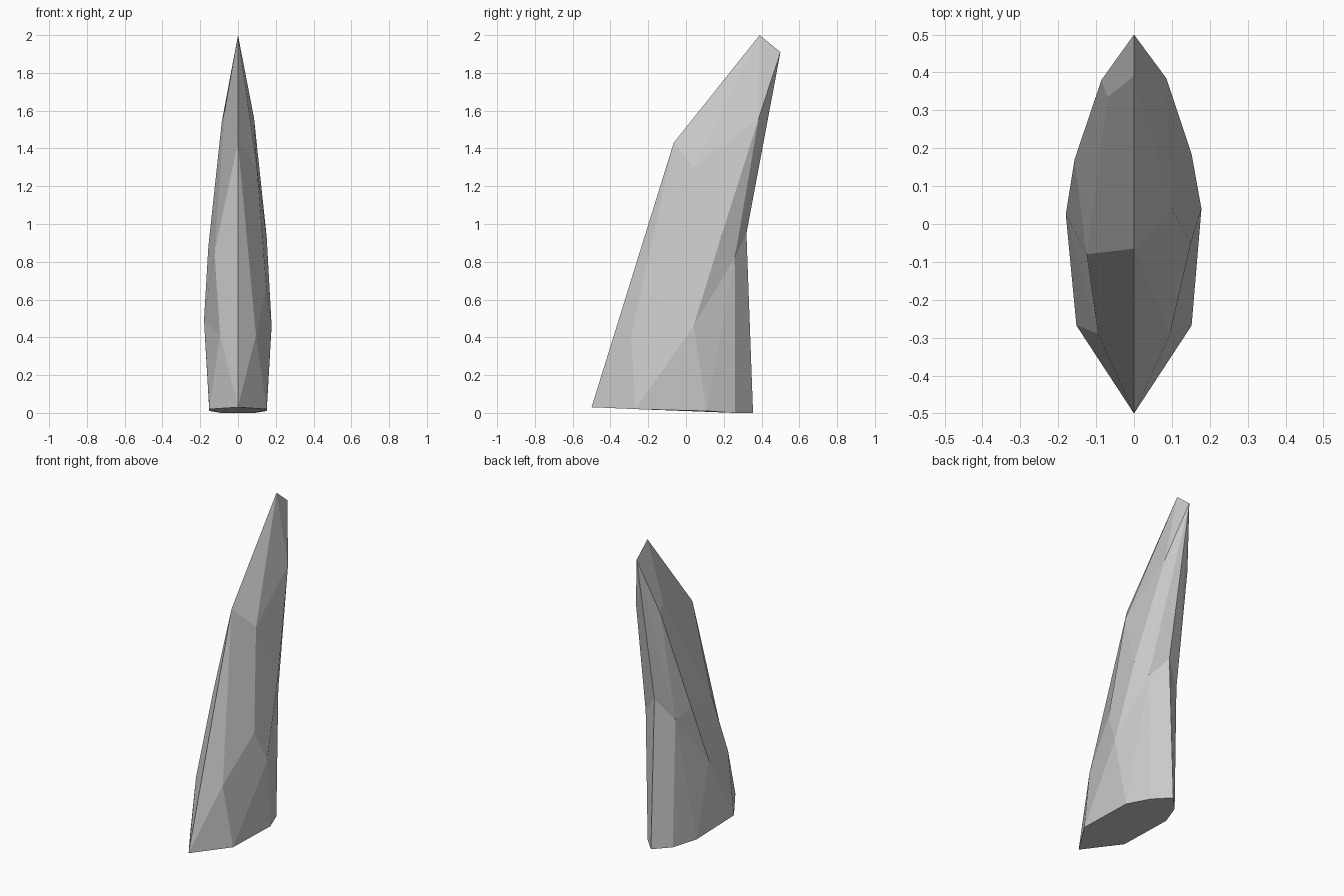
import bpy, bmesh

if "Cube" in bpy.data.objects:
    bpy.data.objects.remove(bpy.data.objects["Cube"])

# Centre profile (y, z): front foot, front bend, tip front, tip back, back bend, back foot
centre = {"F": (-.5, .03), "N": (-.065, 1.43), "T": (.39, 2.0),
          "U": (.5, 1.91), "K": (.32, .95), "B": (.355, 0)}

# Points found on both flanks: foot outline, front facet corner, back crease corner
shared = {"a": (.152, -.268, .02), "b": (.152, .11, .01), "c": (.09, .26, 0),
          "q": (.095, -.29, .41), "g": (.105, .258, .82)}

# Chipped ridges and facet corners differ slightly between the two flanks
right = {"r": (.178, .04, .46), "e": (.152, .185, .93), "d": (.085, .385, 1.56),
         "p": (.15, -.05, .67), "h": (.1, .04, 1.3)}
left = {"r": (.18, .025, .49), "e": (.157, .17, .88), "d": (.086, .38, 1.54),
        "p": (.125, -.08, .85), "h": (.07, .335, 1.6)}

# Facets: the rear half is common, the front is split differently on each side
rear = "TUdh Fqa ars abr brg bcg cBKg rge egd dgU gKU"
rear = rear.replace("TUdh ", "").replace("ars ", "")
front_right = "FNq Nhpq NTh Tdh TUd qpra pher hde"
front_left = "FNpq NTh Nhp TUdh hdep perq qra"

bm = bmesh.new()
mid = {k: bm.verts.new((0, y, z)) for k, (y, z) in centre.items()}


def flank(side, own, facets):
    pts = dict(mid)
    for k, (x, y, z) in {**shared, **own}.items():
        pts[k] = bm.verts.new((side * x, y, z))
    for f in facets.split():
        bm.faces.new([pts[k] for k in f])
    return pts


R = flank(1, right, front_right + " " + rear)
L = flank(-1, left, front_left + " " + rear)

# Flat foot
bm.faces.new([mid["F"], R["a"], R["b"], R["c"], mid["B"], L["c"], L["b"], L["a"]])
bmesh.ops.recalc_face_normals(bm, faces=bm.faces[:])

mesh = bpy.data.meshes.new("leaning_spike")
bm.to_mesh(mesh)
bm.free()
bpy.context.collection.objects.link(bpy.data.objects.new("leaning_spike", mesh))
